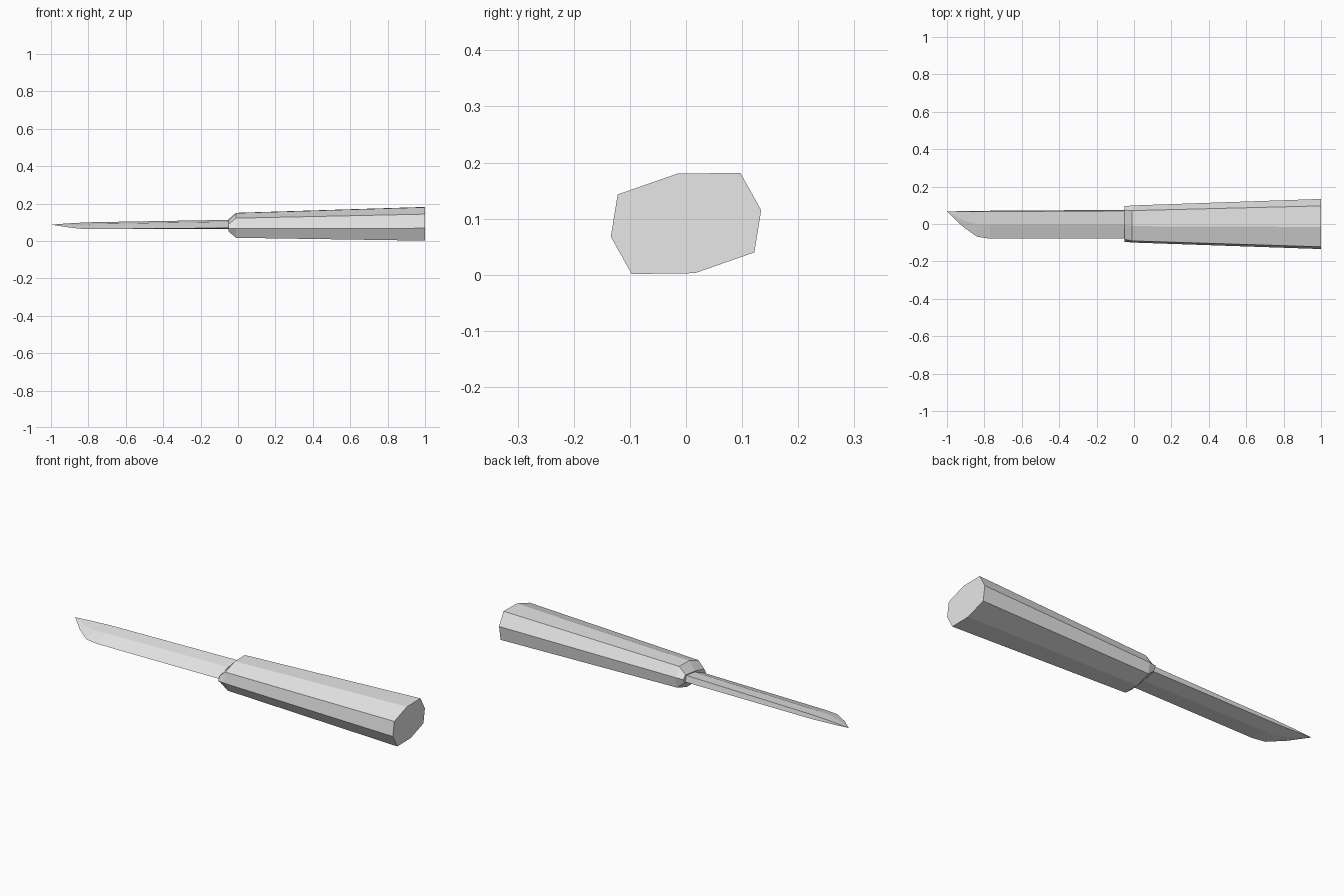
import bpy, bmesh
from math import sin, cos, radians

cube = bpy.data.objects.get("Cube")
if cube:
    bpy.data.objects.remove(cube, do_unlink=True)

TILT = radians(10)  # the whole knife is rolled about its length


def material(name, rgb):
    m = bpy.data.materials.new(name)
    m.use_nodes = True
    m.diffuse_color = (*rgb, 1)
    m.node_tree.nodes["Principled BSDF"].inputs["Base Color"].default_value = (*rgb, 1)
    return m


def place(x, u, v):
    """Section point (u across, v thickness) on the sloping centre line."""
    centre = 0.0835 + 0.008 * x
    return (x, u * cos(TILT) - v * sin(TILT), centre + u * sin(TILT) + v * cos(TILT))


def loft(name, sections, mat):
    """Skin a list of (x, [(u, v), ...]) sections and cap both ends."""
    bm = bmesh.new()
    rings = [[bm.verts.new(place(x, u, v)) for u, v in pts] for x, pts in sections]
    n = len(rings[0])
    for a, b in zip(rings, rings[1:]):
        for i in range(n):
            j = (i + 1) % n
            bm.faces.new((a[i], a[j], b[j], b[i]))
    bm.faces.new(rings[0])
    bm.faces.new(rings[-1])
    bmesh.ops.remove_doubles(bm, verts=bm.verts, dist=0.0005)
    bmesh.ops.recalc_face_normals(bm, faces=bm.faces)
    mesh = bpy.data.meshes.new(name)
    bm.to_mesh(mesh)
    bm.free()
    mesh.materials.append(mat)
    obj = bpy.data.objects.new(name, mesh)
    bpy.context.collection.objects.link(obj)
    return obj


def octagon(su, sv):
    quarter = [(0.136, 0), (0.111, 0.072), (0, 0.09), (-0.111, 0.072)]
    return [(s * u * su, s * v * sv) for s in (1, -1) for u, v in quarter]


def blade_section(edge, spine, ridge, half_ridge, half_spine):
    return [(edge, 0), (ridge, half_ridge), (spine, half_spine),
            (spine, -half_spine), (ridge, -half_ridge)]


grey = material("plain grey", (0.8, 0.8, 0.8))

# Handle: tapering octagonal grip with a pinched collar at the blade
loft("handle", [
    (1.0, octagon(1, 1)),
    (-0.01, octagon(0.74, 0.74)),
    (-0.05, octagon(0.71, 0.28)),
], grey)

# Blade: wedge with a mid ridge, flat spine and swept tip
loft("blade", [
    (-0.03, blade_section(-0.08, 0.074, 0, 0.02, 0.017)),
    (-0.77, blade_section(-0.08, 0.070, 0, 0.0135, 0.011)),
    (-0.84, blade_section(-0.069, 0.069, 0, 0.010, 0.009)),
    (-0.92, blade_section(-0.010, 0.069, 0.025, 0.005, 0.005)),
    (-1.0, blade_section(0.068, 0.068, 0.068, 0, 0)),
], grey)
